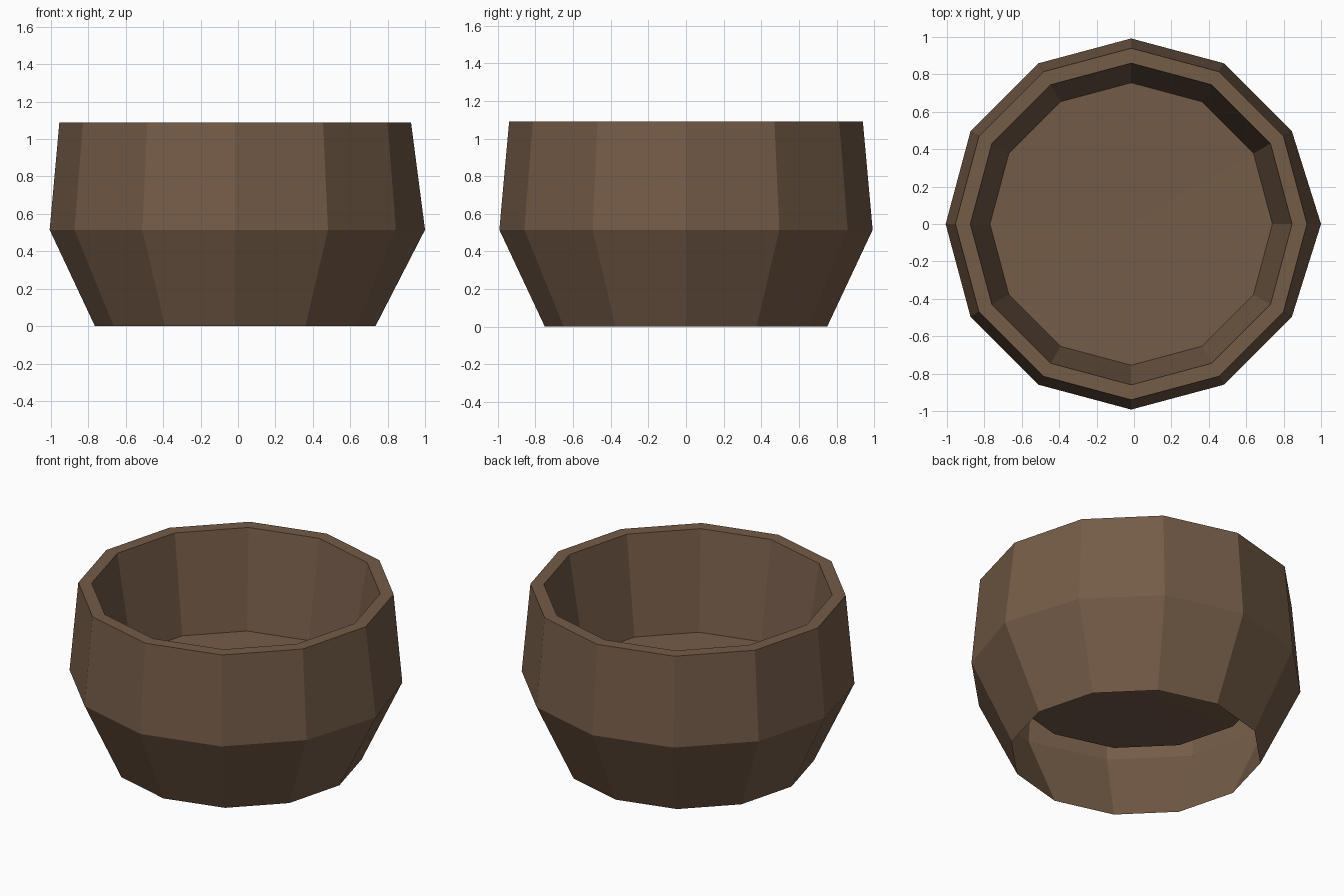
import bpy, bmesh, math

if "Cube" in bpy.data.objects:
    bpy.data.objects.remove(bpy.data.objects["Cube"])

SIDES = 12
CENTRE_X = -0.015

wood = bpy.data.materials.new("brown")
wood.diffuse_color = (0.175, 0.106, 0.064, 1)
wood.use_nodes = True
wood.node_tree.nodes["Principled BSDF"].inputs["Base Color"].default_value = wood.diffuse_color

# (radius, height): open foot, belly crease, rim outside, rim inside, floor edge
profile = [(0.75, 0.0), (0.992, 0.515), (0.94, 1.09), (0.86, 1.09), (0.755, 0.46)]

bm = bmesh.new()
rings = []
for r, z in profile:
    rings.append([bm.verts.new((CENTRE_X + r * math.cos(math.tau * i / SIDES),
                                r * math.sin(math.tau * i / SIDES), z))
                  for i in range(SIDES)])
rings[1][0].co.x = 1.0  # belly corner bulges slightly on the right

# outer shell, rim and inner wall
for lower, upper in zip(rings, rings[1:]):
    for i in range(SIDES):
        j = (i + 1) % SIDES
        bm.faces.new((lower[i], lower[j], upper[j], upper[i]))

# slightly dished floor; underside of the bowl stays open
middle = bm.verts.new((CENTRE_X, 0, 0.445))
floor = rings[-1]
for i in range(SIDES):
    bm.faces.new((floor[i], floor[(i + 1) % SIDES], middle))

mesh = bpy.data.meshes.new("bowl")
bm.to_mesh(mesh)
bm.free()
mesh.materials.append(wood)
bowl = bpy.data.objects.new("bowl", mesh)
bpy.context.collection.objects.link(bowl)
